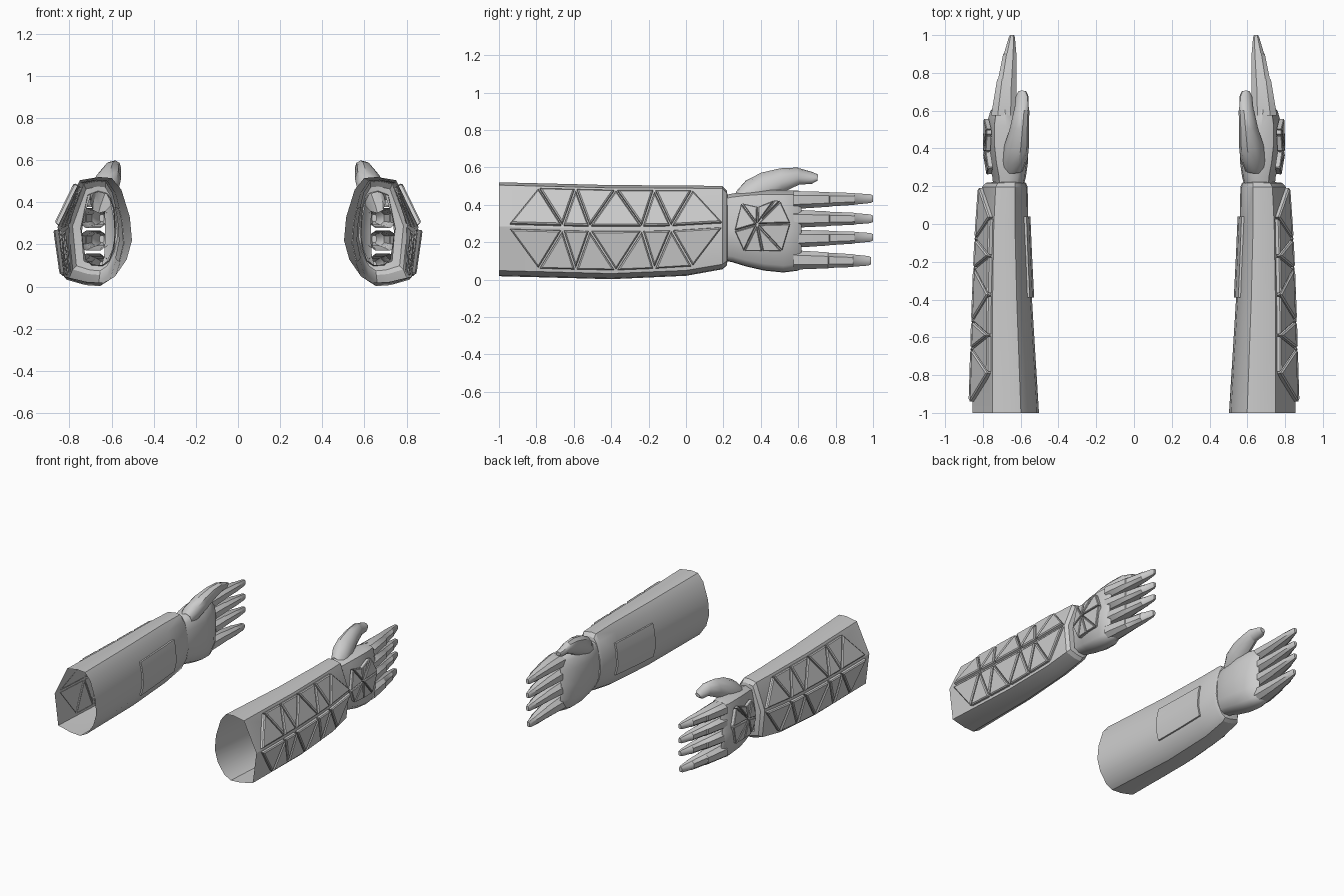
import bpy, bmesh
from math import cos, sin, radians, pi, copysign
from mathutils import Vector

if "Cube" in bpy.data.objects:
    bpy.data.objects.remove(bpy.data.objects["Cube"])


def finish(name, bm, angle=30):
    """Turn a bmesh into an object mirrored to both arms."""
    bmesh.ops.recalc_face_normals(bm, faces=bm.faces[:])
    me = bpy.data.meshes.new(name)
    bm.to_mesh(me)
    bm.free()
    ob = bpy.data.objects.new(name, me)
    bpy.context.collection.objects.link(ob)
    bpy.ops.object.select_all(action='DESELECT')
    ob.select_set(True)
    bpy.context.view_layer.objects.active = ob
    bpy.ops.object.shade_smooth_by_angle(angle=radians(angle))
    m = ob.modifiers.new("other_arm", 'MIRROR')
    m.use_mirror_merge = False
    return ob


def loft(bm, rings, cap_end=False):
    rows = [[bm.verts.new(p) for p in r] for r in rings]
    n = len(rows[0])
    for a, b in zip(rows, rows[1:]):
        for i in range(n):
            j = (i + 1) % n
            bm.faces.new((a[i], a[j], b[j], b[i]))
    if cap_end:
        bm.faces.new(rows[-1])


def slab(bm, pts, gap, low, high, bevel, out):
    """Thin bevelled tile over a triangle, shrunk about its incentre."""
    a, b, c = [Vector(p) for p in pts]
    la, lb, lc = (b - c).length, (c - a).length, (a - b).length
    per = la + lb + lc
    cen = (a * la + b * lb + c * lc) / per
    nor = (b - a).cross(c - a)
    r = nor.length / per
    nor.normalize()
    if nor.dot(Vector(out)) < 0:
        nor = -nor

    def ring(d, h):
        f = max(0.1, 1 - d / r)
        return [cen + (p - cen) * f + nor * h for p in (a, b, c)]
    loft(bm, [ring(gap, low), ring(gap, high - bevel), ring(gap + bevel, high)], True)


# Normalised cross-sections: faceted sleeve and rounder hand
SLEEVE = [((x - .505) / .35, (z - .02) / .5) for x, z in (
    (.60, .515), (.66, .52), (.75, .505), (.855, .285), (.825, .05), (.72, .025),
    (.64, .02), (.585, .05), (.53, .13), (.505, .22), (.515, .33), (.555, .46))]


def super_pt(deg, e=.75):
    c, s = cos(radians(deg)), sin(radians(deg))
    return .5 + .5 * copysign(abs(c) ** e, c), .5 + .5 * copysign(abs(s) ** e, s)


HAND = [super_pt(d) for d in (115, 90, 60, 0, -50, -75, -100, -125, -155, 180, 155, 130)]


def section(prof, y, x0, x1, z0, z1):
    return [(x0 + u * (x1 - x0), y, z0 + v * (z1 - z0)) for u, v in prof]


# Sleeve with a turned-in cuff, open at the elbow
bounds = [(-1, .503, .856, .018, .52), (-.4, .54, .838, .002, .505),
          (0, .56, .82, .02, .503), (.195, .563, .805, .055, .5)]
cuff = [(.218, .572, .785, .075, .475), (.222, .585, .745, .1, .45)]
bm = bmesh.new()
loft(bm, [section(SLEEVE, *b) for b in bounds + cuff])
finish("sleeve", bm)


def on_sleeve(y, k):
    """Point on sleeve edge k (fraction allowed) at position y."""
    for a, b in zip(bounds, bounds[1:]):
        if y <= b[0] or b is bounds[-1]:
            t = (y - a[0]) / (b[0] - a[0])
            sec = section(SLEEVE, y, *[p + (q - p) * t for p, q in zip(a[1:], b[1:])])
            i = int(k)
            return Vector(sec[i]).lerp(Vector(sec[(i + 1) % 12]), k - i)


# Zigzag armour tiles above and below the outer ridge
ridge = [-.95, -.66, -.515, -.235, -.08, .20]
edge = [-.79, -.59, -.375, -.17, .035]
bm = bmesh.new()
for k in (2.06, 3.94):
    mid = 2.97 if k < 3 else 3.03
    for i, e in enumerate(edge):
        slab(bm, (on_sleeve(ridge[i], mid), on_sleeve(ridge[i + 1], mid), on_sleeve(e, k)),
             .005, -.004, .024, .007, (1, 0, 0))
        if i < 4:
            slab(bm, (on_sleeve(e, k), on_sleeve(edge[i + 1], k), on_sleeve(ridge[i + 1], mid)),
                 .005, -.004, .024, .007, (1, 0, 0))
finish("sleeve_armour", bm, 15)

# Raised panel on the inner side of the sleeve
bm = bmesh.new()
rings = []
for y in (-.39, -.17, .04):
    line = [on_sleeve(y, k) for k in (8.05, 9, 10, 10.45)]
    rings.append([p - Vector((.012, 0, 0)) for p in line]
                 + [p + Vector((.004, 0, 0)) for p in reversed(line)])
loft(bm, rings, True)
bm.verts.ensure_lookup_table()
bm.faces.new(bm.verts[:8])
finish("inner_panel", bm)

# Palm and wrist shell
bm = bmesh.new()
loft(bm, [section(HAND, *b) for b in (
    (.20, .585, .745, .1, .45), (.25, .572, .75, .09, .46), (.32, .562, .77, .068, .47),
    (.42, .558, .785, .045, .478), (.52, .57, .783, .035, .478),
    (.6, .605, .76, .045, .476), (.618, .63, .74, .06, .468))])
finish("palm", bm, 40)

# Four fingers, each three tapering segments
bm = bmesh.new()
octo = [super_pt(22.5 + 45 * i, .8) for i in range(8)]
for z0, z1, w, tip in ((.425, .433, 1, 1), (.325, .325, 1, 1), (.218, .226, 1, 1), (.105, .1, 1.08, .99)):
    rings = []
    for y, xa, xb, h in ((.575, .615, .76, .051), (.6, .615, .757, .05), (.765, .62, .728, .042),
                         (.77, .62, .722, .04), (.9, .62, .695, .034), (.904, .621, .69, .032),
                         (.985, .629, .665, .025), (1, .634, .658, .018)):
        t = (y - .575) / .425
        z, h = z0 + (z1 - z0) * t, h * w
        yy = .575 + (tip - .575) * t
        rings.append(section(octo, yy, xa, xb, z - h, z + h))
    loft(bm, rings, True)
finish("fingers", bm, 35)

# Thumb: centre, half width, half height and forward lean of each ring
bm = bmesh.new()
rings = []
for x, y, z, w, h, lean in (
        (.645, .28, .41, .055, .06, -.2), (.632, .34, .455, .068, .072, -.3),
        (.62, .42, .495, .065, .075, -.25), (.606, .51, .53, .05, .064, -.1),
        (.595, .60, .552, .041, .046, 0), (.595, .605, .551, .038, .043, 0),
        (.592, .675, .543, .034, .03, .1), (.592, .704, .545, .02, .016, .1)):
    ring = []
    for i in range(10):
        a = 2 * pi * i / 10
        u, v = w * cos(a), h * sin(a)
        ring.append((x + u, y + v * lean, z + v - u * .25))
    rings.append(ring)
loft(bm, rings, True)
finish("thumb", bm, 40)

# Fan of wedge tiles on the back of the hand
rim = [(.26, .26), (.295, .41), (.385, .39), (.475, .425), (.505, .42),
       (.56, .3), (.515, .15), (.41, .15), (.31, .15)]
hub = Vector((.787, .38, .295))


def back_x(y, z):
    return .785 - .9 * (z - .28) ** 2 - .5 * max(0, .45 - y) ** 2 - 1.0 * max(0, y - .5) ** 2


bm = bmesh.new()
for (ya, za), (yb, zb) in zip(rim, rim[1:] + rim[:1]):
    slab(bm, (hub, (back_x(ya, za), ya, za), (back_x(yb, zb), yb, zb)),
         .003, -.012, .015, .004, (1, 0, 0))
finish("hand_armour", bm, 15)
